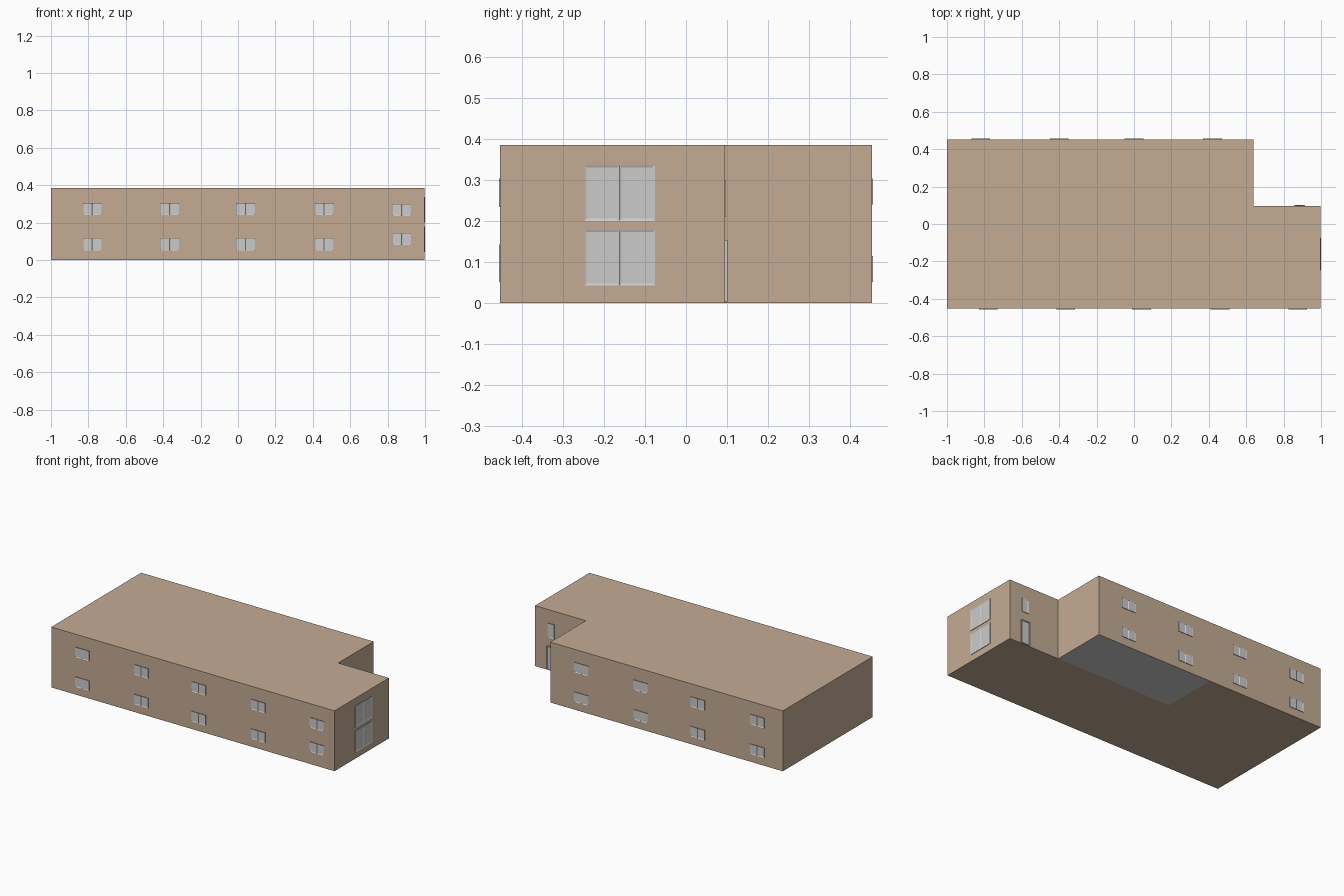
import bpy, bmesh
from mathutils import Matrix, Vector

if "Cube" in bpy.data.objects:
    bpy.data.objects.remove(bpy.data.objects["Cube"])


def material(name, rgb):
    m = bpy.data.materials.new(name)
    m.diffuse_color = (*rgb, 1)
    m.use_nodes = True
    m.node_tree.nodes["Principled BSDF"].inputs["Base Color"].default_value = m.diffuse_color
    return m


TAN = material("tan_wall", (0.55, 0.41, 0.295))
GREY = material("light_grey", (0.60, 0.60, 0.60))


def add_object(name, bm, mats):
    me = bpy.data.meshes.new(name)
    bm.to_mesh(me)
    bm.free()
    for m in mats:
        me.materials.append(m)
    ob = bpy.data.objects.new(name, me)
    bpy.context.collection.objects.link(ob)
    return ob


# L-shaped building block, with a grey floor slab area on the underside
XS, YS, H = (-1, -0.18, 0.64, 0.998), (-0.453, 0.095, 0.453), 0.385
bm = bmesh.new()
for i in range(3):
    for j in range(2):
        if (i, j) == (2, 1):  # open corner at the back right
            continue
        bm.faces.new([bm.verts.new((x, y, 0)) for x, y in (
            (XS[i], YS[j]), (XS[i + 1], YS[j]),
            (XS[i + 1], YS[j + 1]), (XS[i], YS[j + 1]))])
bmesh.ops.remove_doubles(bm, verts=bm.verts, dist=1e-4)
ext = bmesh.ops.extrude_face_region(bm, geom=bm.faces[:])
bmesh.ops.translate(bm, vec=(0, 0, H), verts=[
    g for g in ext["geom"] if isinstance(g, bmesh.types.BMVert)])
bmesh.ops.recalc_face_normals(bm, faces=bm.faces)
for f in bm.faces:
    c = f.calc_center_median()
    if c.z < 0.001 and c.x > XS[1] and c.y > YS[1]:
        f.material_index = 1
bmesh.ops.dissolve_limit(bm, angle_limit=0.01, verts=bm.verts,
                         edges=bm.edges, delimit={'MATERIAL'})
add_object("building_block", bm, [TAN, GREY])


# Framed plate with recessed panes, fixed to a wall facing "out"
def window(name, centre, out, w, h, panes=2, frame=0.005, thick=0.003):
    bm = bmesh.new()
    bmesh.ops.create_grid(bm, x_segments=panes, y_segments=1, size=0.5)
    ext = bmesh.ops.extrude_face_region(bm, geom=bm.faces[:])
    bmesh.ops.translate(bm, vec=(0, 0, 1), verts=[
        g for g in ext["geom"] if isinstance(g, bmesh.types.BMVert)])
    bmesh.ops.scale(bm, vec=(w, h, thick), verts=bm.verts)
    bmesh.ops.recalc_face_normals(bm, faces=bm.faces)
    front = [f for f in bm.faces if f.normal.z > 0.9]
    bmesh.ops.inset_individual(bm, faces=front, thickness=frame,
                               depth=-thick * 0.7)
    out, up = Vector(out), Vector((0, 0, 1))
    rot = Matrix((up.cross(out), up, out)).transposed().to_4x4()
    bm.transform(Matrix.Translation(centre) @ rot)
    return add_object(name, bm, [GREY])


# Front and back windows on two storeys
for z, z_end in ((0.083, 0.111), (0.272, 0.266)):
    for x in (-0.78, -0.365, 0.04, 0.46):
        window("front_window", (x, YS[0], z), (0, -1, 0), 0.1, 0.064)
    window("front_window", (0.875, YS[0], z_end), (0, -1, 0), 0.1, 0.064)
    for x in (0.42, 0.0, -0.4, -0.82):
        window("back_window", (x, YS[2], z), (0, 1, 0), 0.1, 0.064)

# Large double windows on the right end
for z in (0.11, 0.268):
    window("end_window", (XS[3], -0.162, z), (1, 0, 0), 0.172, 0.136,
           frame=0.0075)

# Door and narrow window in the open corner
window("corner_window", (0.885, YS[1], 0.255), (0, 1, 0), 0.045, 0.09, panes=1)
window("corner_door", (0.885, YS[1], 0.078), (0, 1, 0), 0.06, 0.15, panes=1,
       frame=0.006, thick=0.006)
